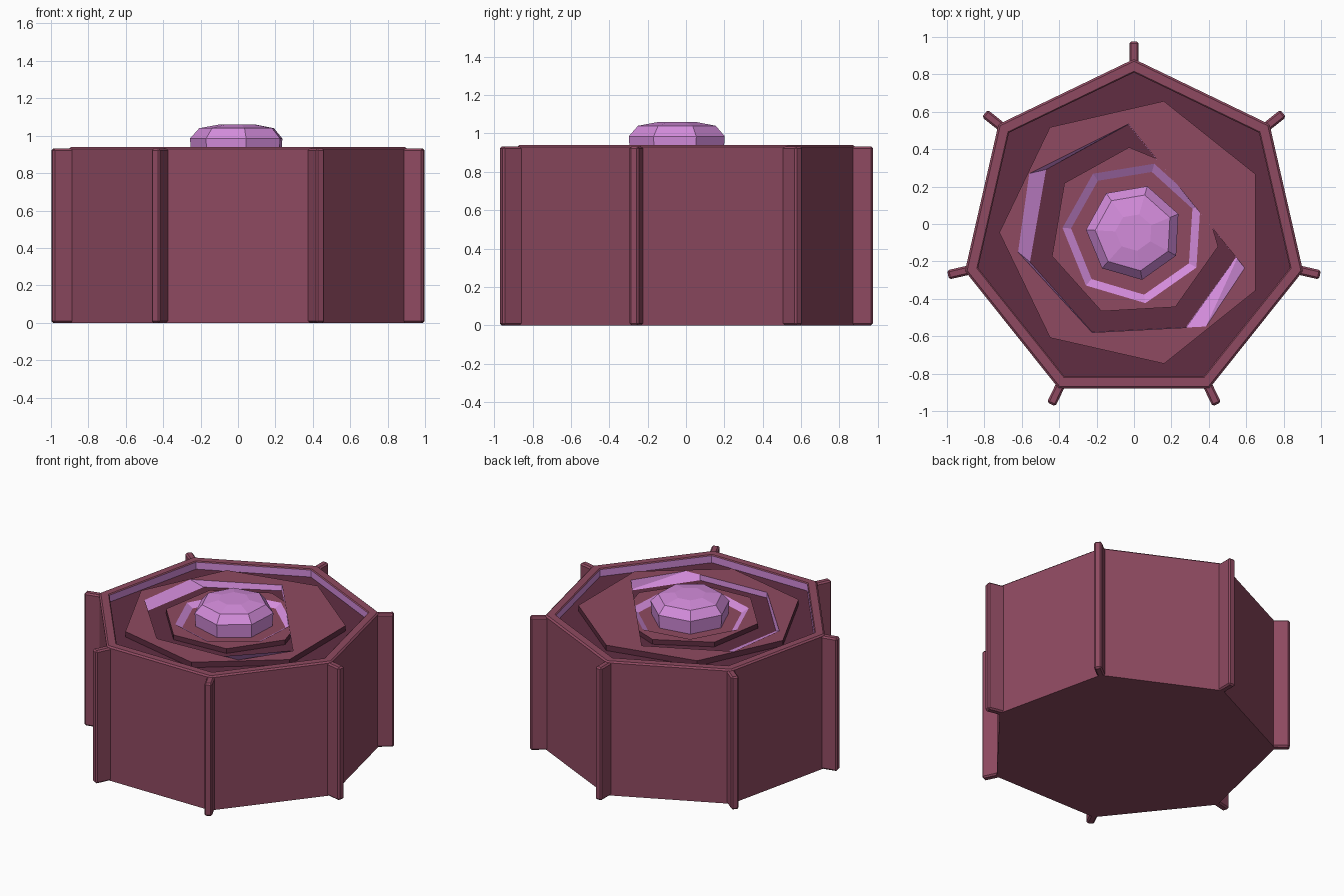
import bpy, bmesh, math
from mathutils import Matrix

if "Cube" in bpy.data.objects:
    bpy.data.objects.remove(bpy.data.objects["Cube"])

CY = -0.045                      # centre of the seven-sided plan
STEP = math.tau / 7


def material(name, rgb):
    m = bpy.data.materials.new(name)
    m.diffuse_color = (*rgb, 1)
    m.use_nodes = True
    m.node_tree.nodes["Principled BSDF"].inputs["Base Color"].default_value = m.diffuse_color
    return m


MAROON = material("maroon", (0.274, 0.068, 0.119))
PLUM = material("dark plum", (0.119, 0.027, 0.055))
LILAC = material("lilac", (0.656, 0.263, 0.711))


def heptagon(radius, angle, z):
    return [(radius * math.cos(math.radians(angle) + k * STEP),
             CY + radius * math.sin(math.radians(angle) + k * STEP), z) for k in range(7)]


def loft(name, loops, bands, mats, cap_start=None, cap_end=None, closed=False):
    """Join successive seven-point loops; bands gives one material slot per band."""
    bm = bmesh.new()
    rows = [[bm.verts.new(p) for p in loop] for loop in loops]
    pairs = list(zip(rows, rows[1:])) + ([(rows[-1], rows[0])] if closed else [])
    for (a, b), slot in zip(pairs, bands):
        for k in range(7):
            n = (k + 1) % 7
            bm.faces.new((a[k], a[n], b[n], b[k])).material_index = slot
    if cap_start is not None:
        bm.faces.new(rows[0][::-1]).material_index = cap_start
    if cap_end is not None:
        bm.faces.new(rows[-1]).material_index = cap_end
    bmesh.ops.recalc_face_normals(bm, faces=bm.faces)
    return finish(name, bm, mats)


def finish(name, bm, mats):
    me = bpy.data.meshes.new(name)
    bm.to_mesh(me)
    bm.free()
    for m in mats:
        me.materials.append(m)
    ob = bpy.data.objects.new(name, me)
    bpy.context.collection.objects.link(ob)
    return ob


# Body: outer wall, chamfered rim, lilac inner wall, dark recessed floor
loft("body",
     [heptagon(0.927, 90, 0), heptagon(0.927, 90, 0.93), heptagon(0.915, 90, 0.94),
      heptagon(0.862, 90, 0.94), heptagon(0.855, 90, 0.934), heptagon(0.855, 90, 0.885)],
     [0, 0, 0, 0, 2], [MAROON, PLUM, LILAC], cap_start=0, cap_end=1)

# Outer ring: twisted plate whose opening has two edges cut back as ramps
hole_low = heptagon(0.578, 93, 0.887)
hole_top = heptagon(0.58, 93, 0.925)
for k, xy in {1: (-0.56, 0.27), 2: (-0.62, -0.15), 5: (0.385, -0.548), 6: (0.592, -0.235)}.items():
    hole_top[k] = (*xy, 0.925)
loft("outer_ring",
     [heptagon(0.72, 77.2, 0.887), heptagon(0.72, 77.2, 0.925), hole_top, hole_low],
     [1, 0, 2, 1], [MAROON, PLUM, LILAC], closed=True)

# Inner ring: plate with a lilac funnel down to its centre floor
loft("inner_ring",
     [heptagon(0.456, 93.3, 0.887), heptagon(0.456, 93.3, 0.92),
      heptagon(0.383, 73.5, 0.92), heptagon(0.337, 73.5, 0.893)],
     [1, 0, 2], [MAROON, PLUM, LILAC], cap_start=1, cap_end=0)

# Faceted gem in the centre
loft("gem",
     [heptagon(0.25, 74, 0.89), heptagon(0.257, 74, 0.985),
      heptagon(0.208, 74, 1.04), heptagon(0.1, 74, 1.06)],
     [0, 0, 0], [LILAC], cap_start=0, cap_end=0)

# Upright fins on the seven corners
for k in range(7):
    bm = bmesh.new()
    bmesh.ops.create_cube(bm, size=1, matrix=Matrix.Translation((0.95, 0, 0.466))
                          @ Matrix.Diagonal((0.14, 0.05, 0.932, 1)))
    bmesh.ops.bevel(bm, geom=bm.edges[:], offset=0.01, segments=1, affect='EDGES')
    bm.transform(Matrix.Translation((0, CY, 0)) @ Matrix.Rotation(math.pi / 2 + k * STEP, 4, 'Z'))
    finish("corner_fin_%d" % (k + 1), bm, [MAROON])
